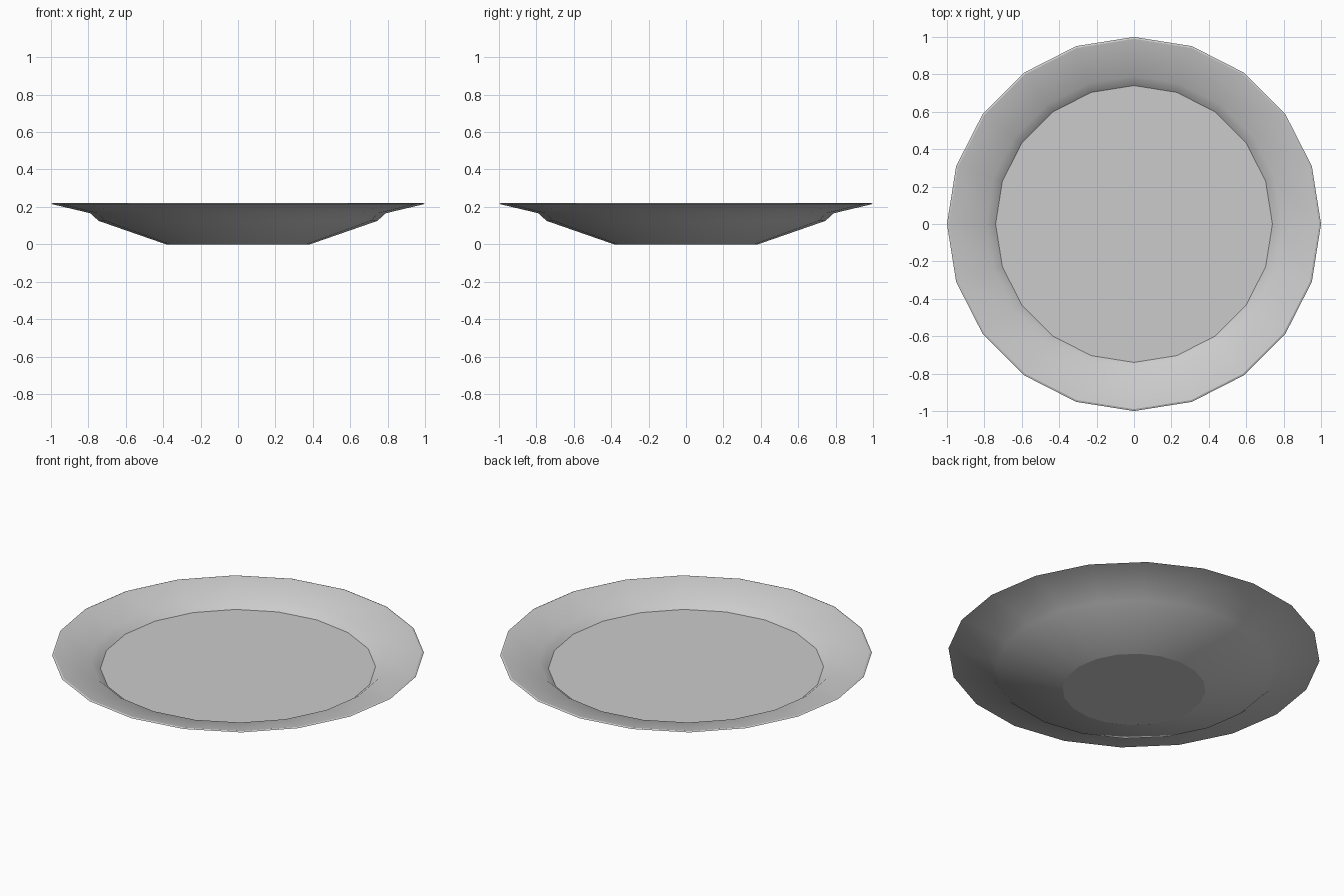
import bpy, bmesh, math

if "Cube" in bpy.data.objects:
    bpy.data.objects.remove(bpy.data.objects["Cube"])

SIDES = 20

# Half profile (radius, height): foot, underside, lip, then inside down to the floor
profile = [
    (0.385, 0.0), (0.745, 0.125), (0.79, 0.166), (1.0, 0.216),
    (0.99, 0.22), (0.79, 0.177), (0.74, 0.135),
]


def ring(bm, radius, height):
    step = 2 * math.pi / SIDES
    return [bm.verts.new((radius * math.cos(i * step), radius * math.sin(i * step), height))
            for i in range(SIDES)]


# Plate: lathe the profile, cap the foot and the floor
bm = bmesh.new()
rings = [ring(bm, r, z) for r, z in profile]
for a, b in zip(rings, rings[1:]):
    for i in range(SIDES):
        j = (i + 1) % SIDES
        bm.faces.new((a[i], a[j], b[j], b[i]))
bm.faces.new(rings[0][::-1])
bm.faces.new(rings[-1])
bmesh.ops.recalc_face_normals(bm, faces=bm.faces)

mesh = bpy.data.meshes.new("plate")
bm.to_mesh(mesh)
bm.free()
plate = bpy.data.objects.new("plate", mesh)
bpy.context.collection.objects.link(plate)

# Smooth sides with crisp foot, floor and lip edges
bpy.context.view_layer.objects.active = plate
plate.select_set(True)
bpy.ops.object.shade_smooth_by_angle(angle=math.radians(30))
sharp_rings = {0, len(profile) - 1}
for edge in mesh.edges:
    owners = {v // SIDES for v in edge.vertices}
    if len(owners) == 1 and owners & sharp_rings:
        edge.use_edge_sharp = True
